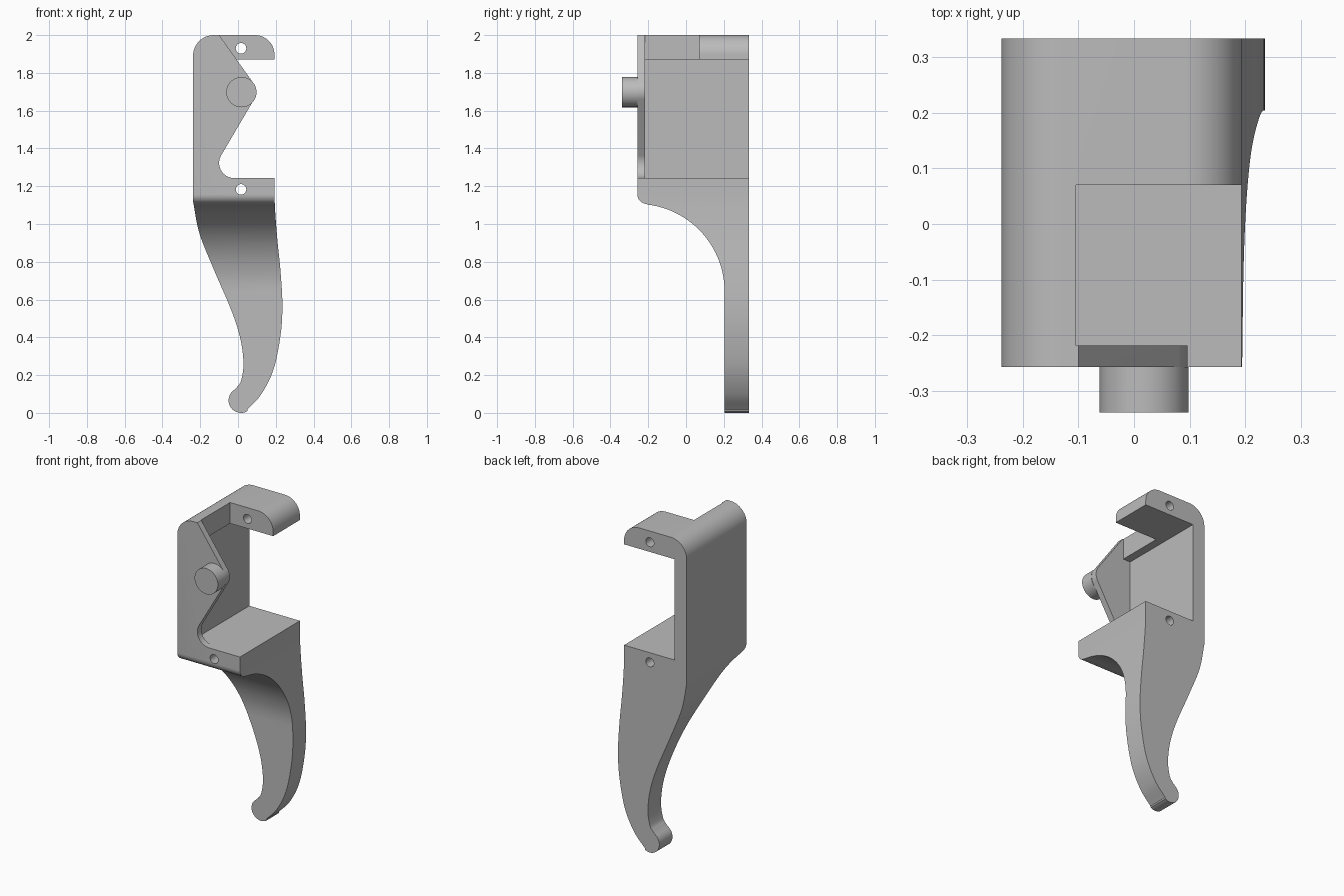
import bpy, bmesh
from math import sin, cos, radians
from mathutils import Vector

cube = bpy.data.objects.get("Cube")
if cube:
    bpy.data.objects.remove(cube, do_unlink=True)

grey = bpy.data.materials.new("plain grey")
grey.use_nodes = True
grey.diffuse_color = (0.5, 0.5, 0.5, 1)
grey.node_tree.nodes["Principled BSDF"].inputs["Base Color"].default_value = (0.5, 0.5, 0.5, 1)


def arc(cx, cy, r, start, end, n=16):
    angles = [radians(start + (end - start) * i / n) for i in range(n + 1)]
    return [(cx + r * cos(a), cy + r * sin(a)) for a in angles]


def smooth_path(points, n=8):
    """Catmull-Rom curve through the points."""
    p = [Vector(q) for q in points]
    p = [2 * p[0] - p[1]] + p + [2 * p[-1] - p[-2]]
    out = []
    for a, b, c, d in zip(p, p[1:], p[2:], p[3:]):
        for i in range(n):
            t = i / n
            out.append(tuple(0.5 * (2 * b + (c - a) * t + (2 * a - 5 * b + 4 * c - d) * t ** 2
                                    + (3 * b - a - 3 * c + d) * t ** 3)))
    return out + [points[-1]]


def prism(name, outline, lo, hi, axis="y"):
    """Extrude an outline (x, z) along y, or (y, z) along x."""
    place = (lambda u, v, d: (u, d, v)) if axis == "y" else (lambda u, v, d: (d, u, v))
    bm = bmesh.new()
    face = bm.faces.new([bm.verts.new(place(u, v, lo)) for u, v in outline])
    new = bmesh.ops.extrude_face_region(bm, geom=[face])["geom"]
    move = place(0, 0, hi - lo)
    bmesh.ops.translate(bm, vec=move, verts=[g for g in new if isinstance(g, bmesh.types.BMVert)])
    bmesh.ops.recalc_face_normals(bm, faces=bm.faces)
    mesh = bpy.data.meshes.new(name)
    bm.to_mesh(mesh)
    bm.free()
    mesh.materials.append(grey)
    obj = bpy.data.objects.new(name, mesh)
    bpy.context.collection.objects.link(obj)
    return obj


def box(name, x0, x1, y0, y1, z0, z1):
    return prism(name, [(x0, z0), (x1, z0), (x1, z1), (x0, z1)], y0, y1)


def cut(target, cutter):
    mod = target.modifiers.new("cut", "BOOLEAN")
    mod.operation, mod.solver, mod.object = "DIFFERENCE", "EXACT", cutter
    graph = bpy.context.evaluated_depsgraph_get()
    mesh = bpy.data.meshes.new_from_object(target.evaluated_get(graph))
    target.modifiers.clear()
    target.data = mesh
    bpy.data.objects.remove(cutter, do_unlink=True)


FRONT, BACK, PLATE = -0.257, 0.333, -0.218
FLOOR, CEILING = 1.243, 1.87

# Overall silhouette: housing block above, curved tail with a rounded tip below
left_edge = smooth_path([(-0.238, 1.12), (-0.204, 0.95), (-0.124, 0.75), (-0.034, 0.54),
                         (0.013, 0.39), (0.029, 0.26), (0.016, 0.17), (-0.008, 0.133)])
right_edge = smooth_path([(0.05, 0.018), (0.124, 0.1), (0.188, 0.23), (0.225, 0.41),
                          (0.235, 0.57), (0.225, 0.75), (0.208, 0.92), (0.195, 1.1), (0.193, FLOOR)])
outline = (arc(0.09, 1.897, 0.103, 0, 90) + arc(-0.128, 1.89, 0.11, 90, 180)
           + left_edge + arc(0.016, 0.066, 0.066, 130, 300) + right_edge)
body = prism("body", outline, FRONT, BACK)

# Inner chamber, open to the side and the back
cut(body, box("chamber_cutter", -0.155, 0.5, PLATE, 0.5, FLOOR, CEILING))
# Gap in the top, leaving the rear arm and a narrow lip
cut(body, box("top_gap_cutter", -0.104, 0.5, PLATE, 0.07, 1.8, 2.1))
# Front plate trimmed to a pointed, rounded tab
tab = ([(-0.121, 2.03)] + arc(0.016, 1.7, 0.08, 36, -31)
       + arc(-0.02, FLOOR + 0.08, 0.08, 149, 270) + [(0.5, FLOOR), (0.5, 2.03)])
cut(body, prism("tab_cutter", tab, -0.5, -0.2))
# Concave sweep below the front, with a rounded lip
sweep = ([(-0.5, 1.156)] + arc(-0.207, 1.156, 0.05, 180, 268, 10)
         + arc(-0.259, 0.643, 0.463, 83, 0, 32) + [(0.204, -0.2), (-0.5, -0.2)])
cut(body, prism("sweep_cutter", sweep, -0.5, 0.5, "x"))
# Two through holes
for z in (1.93, 1.183):
    cut(body, prism("hole_cutter", arc(0.016, z, 0.028, 0, 360, 24)[:-1], -0.6, 0.6))

# Round pin on the front plate
pin = prism("pin", arc(0.018, 1.698, 0.08, 0, 360, 48)[:-1], -0.338, FRONT)

bpy.ops.object.select_all(action="DESELECT")
for obj in (body, pin):
    obj.select_set(True)
bpy.context.view_layer.objects.active = body
bpy.ops.object.shade_smooth_by_angle(angle=radians(30))
